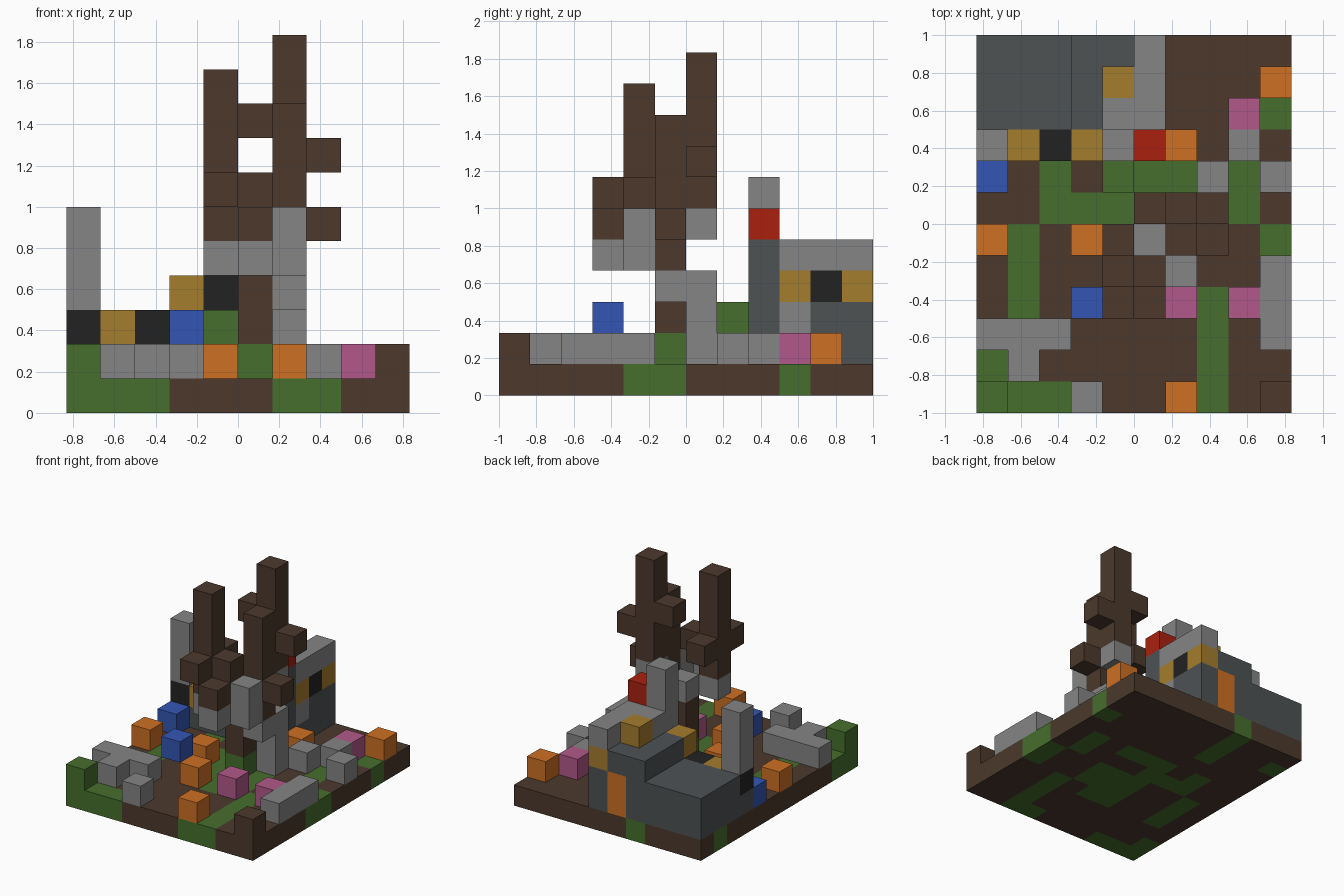
import bpy
from mathutils import Vector

if "Cube" in bpy.data.objects:
    bpy.data.objects.remove(bpy.data.objects["Cube"], do_unlink=True)

COLS, ROWS = 10, 12
CELL = 2 / ROWS

# Colours as display hex values, made linear below
PALETTE = {
    "soil_brown": "4c392c", "grass_green": "466f2d", "stone_grey": "838583",
    "slate_grey": "4d5254", "gold": "a57d2d", "black": "222222",
    "red": "aa210f", "orange": "cd7023", "pink": "b2588a", "blue": "3456b4",
}
KEYS = {".": "soil_brown", "d": "soil_brown", "g": "grass_green", "s": "stone_grey",
        "o": "orange", "p": "pink", "u": "blue"}


def linear(code):
    values = [v / 255 for v in bytes.fromhex(code)]
    return [v / 12.92 if v < 0.04 else ((v + 0.055) / 1.055) ** 2.4 for v in values] + [1]


materials = {}
for label, code in PALETTE.items():
    mat = bpy.data.materials.new(label)
    mat.use_nodes = True
    colour = linear(code)
    mat.diffuse_color = colour
    shader = next(n for n in mat.node_tree.nodes if n.type == "BSDF_PRINCIPLED")
    shader.inputs["Base Color"].default_value = colour
    materials[label] = mat


def build(name, cells):
    """Turn {(column, row, layer): colour} into one blocky mesh of outer faces."""
    verts, faces, slots = {}, [], []
    used = sorted(set(cells.values()))
    for cell, colour in cells.items():
        for axis in range(3):
            for side in (0, 1):
                near = list(cell)
                near[axis] += 2 * side - 1
                if tuple(near) in cells:
                    continue
                loop = []
                for a, b in ((0, 0), (1, 0), (1, 1), (0, 1)):
                    p = list(cell)
                    p[axis] += side
                    p[(axis + 1) % 3] += a
                    p[(axis + 2) % 3] += b
                    loop.append(verts.setdefault(tuple(p), len(verts)))
                faces.append(loop if side else loop[::-1])
                slots.append(used.index(colour))
    origin = Vector((COLS / 2, ROWS / 2, 0))
    mesh = bpy.data.meshes.new(name)
    mesh.from_pydata([(Vector(p) - origin) * CELL for p in verts], [], faces)
    for label in used:
        mesh.materials.append(materials[label])
    for poly, slot in zip(mesh.polygons, slots):
        poly.material_index = slot
    obj = bpy.data.objects.new(name, mesh)
    bpy.context.collection.objects.link(obj)


def box(cells, colour, start, size=(1, 1, 1)):
    for i in range(size[0]):
        for j in range(size[1]):
            for k in range(size[2]):
                cells[start[0] + i, start[1] + j, start[2] + k] = colour


def read_plan(plan, layer):
    """Plan rows run from back to front, letters from right side to left side."""
    return {(i, ROWS - 1 - r, layer): KEYS[c]
            for r, row in enumerate(plan.split()) for i, c in enumerate(row) if c != "-"}


# Ground slab of soil and grass
build("ground", read_plan("""
    ...g......
    g..g......
    ...g.....g
    ..........
    ..g.ggg.g.
    ..ggg...g.
    .g..ggg..g
    .g..ggg..g
    .g..gg.g..
    .......g..
    g......g..
    ggg...gg..""", 0))

# Loose blocks lying on the ground, one object per colour
loose = read_plan("""
    ----------
    ---------o
    --------p-
    ------o-s-
    u---g--s-s
    ------s---
    o--o-g----
    ---------s
    ----o-p-ps
    sss------s
    -s--------
    g--s--o--d""", 1)
loose[3, 3, 2] = "blue"
loose[4, 7, 2] = "grass_green"
for label in sorted(set(loose.values())):
    build(label + "_blocks", {c: v for c, v in loose.items() if v == label})

# House: low wing, tall wing, roof edge and door
house = {}
box(house, "slate_grey", (0, 8, 1), (6, 4, 2))
box(house, "slate_grey", (3, 9, 3), (3, 3, 1))
box(house, "stone_grey", (5, 9, 4), (1, 3, 1))
box(house, "stone_grey", (4, 9, 4))
box(house, "stone_grey", (5, 9, 2))
box(house, "gold", (4, 10, 4))
box(house, "orange", (4, 11, 1), (1, 1, 2))
box(house, "gold", (5, 9, 3), (1, 3, 1))
box(house, "black", (5, 10, 3))
# Front wall with its windows
for column, colour in enumerate(("black", "gold", "black")):
    box(house, colour, (column, 8, 2))
box(house, "gold", (3, 8, 3))
box(house, "black", (4, 8, 3))
box(house, "slate_grey", (5, 8, 3), (1, 1, 2))
build("house", house)

# Chimneys and lamp
chimneys = {}
box(chimneys, "stone_grey", (0, 8, 3), (1, 1, 3))
box(chimneys, "stone_grey", (4, 8, 4), (1, 1, 3))
build("chimneys", chimneys)
lamp = {}
box(lamp, "red", (5, 8, 5))
build("lamp", lamp)

# Front tree: trunk, stone foot and three branches
tree = {}
box(tree, "stone_grey", (4, 4, 4))
box(tree, "soil_brown", (4, 4, 5), (1, 1, 5))
for branch in ((4, 3, 6), (4, 5, 6), (5, 4, 6), (5, 3, 5)):
    box(tree, "soil_brown", branch)
box(tree, "stone_grey", (5, 3, 4))
box(tree, "stone_grey", (6, 4, 4), (1, 1, 2))
build("front_tree", tree)

# Rear tree: two joined trunks with branches
tree = {}
box(tree, "stone_grey", (6, 6, 5))
box(tree, "soil_brown", (6, 6, 6), (1, 1, 5))
box(tree, "stone_grey", (6, 5, 3))
box(tree, "soil_brown", (6, 5, 4), (1, 1, 5))
for branch in ((5, 6, 8), (7, 6, 7), (7, 5, 5)):
    box(tree, "soil_brown", branch)
build("rear_tree", tree)

# Stump and stone post under the trees
stump = {}
box(stump, "soil_brown", (5, 5, 2), (1, 1, 2))
box(stump, "stone_grey", (5, 5, 4))
build("stump", stump)
post = {}
box(post, "stone_grey", (6, 6, 2), (1, 1, 2))
build("stone_post", post)
